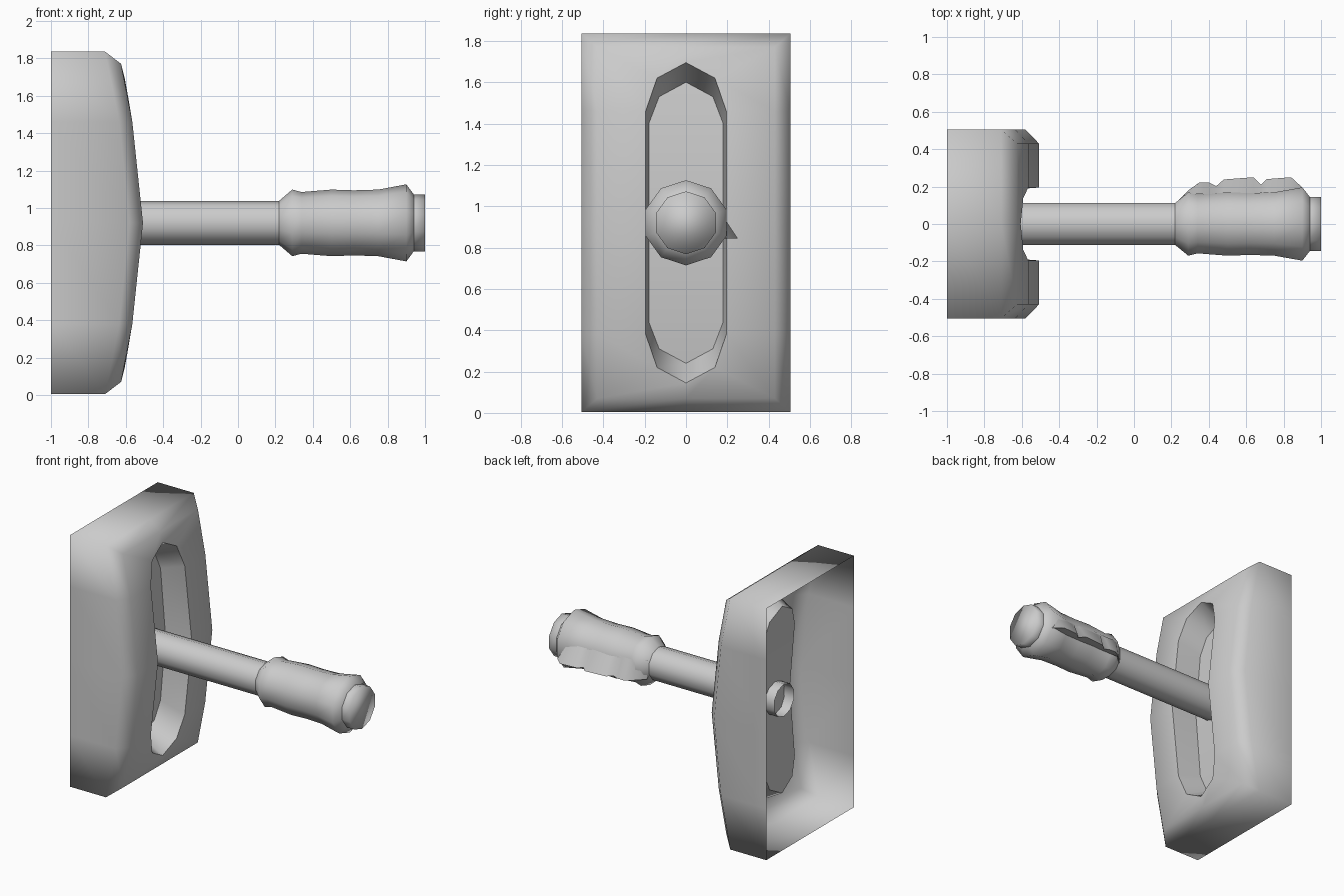
import bpy, bmesh, math

if "Cube" in bpy.data.objects:
    bpy.data.objects.remove(bpy.data.objects["Cube"])

ZC = 0.92  # height of the stick axis and of the plate's mirror line


def finish(name, bm, sharp_angle=None):
    bmesh.ops.recalc_face_normals(bm, faces=bm.faces)
    for f in bm.faces:
        f.smooth = True
    if sharp_angle:
        for e in bm.edges:
            if len(e.link_faces) == 2 and e.calc_face_angle() > sharp_angle:
                e.smooth = False
    me = bpy.data.meshes.new(name)
    bm.to_mesh(me)
    bm.free()
    ob = bpy.data.objects.new(name, me)
    bpy.context.collection.objects.link(ob)
    return ob


def bridge(bm, a, b):
    n = len(a)
    return [bm.faces.new((a[i], a[(i + 1) % n], b[(i + 1) % n], b[i])) for i in range(n)]


def ring(bm, quarter):
    """Mirror four (x, y, dz) points, middle to end, into a 12-point loop."""
    up = [(x, y, ZC + dz) for x, y, dz in quarter]
    down = [(x, y, ZC - dz) for x, y, dz in quarter[1:]][::-1]
    half = down + up                       # bottom centre -> side -> top centre
    left = [(x, -y, z) for x, y, z in half[1:-1]][::-1]
    return [bm.verts.new(p) for p in half + left]


# Hollow plate with rounded front and recessed slot, open at the back
bm = bmesh.new()
H, W = 0.915, 0.505
back = ring(bm, [(-1, W, 0), (-1, W, .54), (-1, W, H), (-1, 0, H)])
side = ring(bm, [(-.58, W, 0), (-.635, W, .54), (-.71, W, H), (-.71, 0, H)])
face = ring(bm, [(-.508, .43, 0), (-.565, .43, .54), (-.625, .43, .85), (-.625, 0, .85)])
slot = ring(bm, [(-.508, .195, 0), (-.565, .195, .54), (-.592, .14, .70), (-.606, 0, .775)])
floor = ring(bm, [(-.71, .18, 0), (-.75, .18, .48), (-.765, .13, .61), (-.775, 0, .68)])
for a, b in ((back, side), (side, face), (face, slot), (slot, floor)):
    bridge(bm, a, b)
# slot floor, filled across from side to side
bm.faces.new((floor[0], floor[1], floor[11]))
for i in range(1, 5):
    bm.faces.new((floor[i], floor[i + 1], floor[11 - i], floor[12 - i]))
bm.faces.new((floor[5], floor[6], floor[7]))
for loop in (slot, floor):
    for i in range(12):
        bm.edges.get((loop[i], loop[(i + 1) % 12])).smooth = False
finish("slotted_plate", bm)


def turned(name, profile, sides, cap_end=False, sharp=None):
    """Turn (x, radius) points around the stick axis."""
    bm = bmesh.new()
    loops = [[bm.verts.new((x, r * math.sin(t), ZC + r * math.cos(t)))
              for t in (2 * math.pi * i / sides for i in range(sides))]
             for x, r in profile]
    for a, b in zip(loops, loops[1:]):
        bridge(bm, a, b)
    if cap_end:
        bm.faces.new(loops[-1])
    return finish(name, bm, sharp)


# Stick, grip and end knob
turned("lever_shaft", [(-.79, .118), (.22, .118)], 10)
turned("hand_grip", [(.22, .118), (.29, .178), (.34, .165), (.5, .178), (.62, .174),
                     (.75, .178), (.9, .206), (.94, .152)], 10)
turned("end_knob", [(.94, .152), (1, .152)], 10, True)

# Notched finger ridge along one side of the grip
tips = [(.23, .12), (.29, .18), (.35, .222), (.40, .222), (.44, .203), (.48, .238),
        (.64, .25), (.68, .21), (.71, .24), (.84, .25), (.90, .195)]
bm = bmesh.new()
loops = []
for x, y in tips:
    root = min(.16, y - .012)
    loops.append([bm.verts.new(p) for p in
                  ((x, root, ZC + .06), (x, y, ZC - .075), (x, root, ZC - .06))])
for a, b in zip(loops, loops[1:]):
    bridge(bm, a, b)
bm.faces.new(loops[0])
bm.faces.new(loops[-1])
finish("finger_ridge", bm, math.radians(50))
